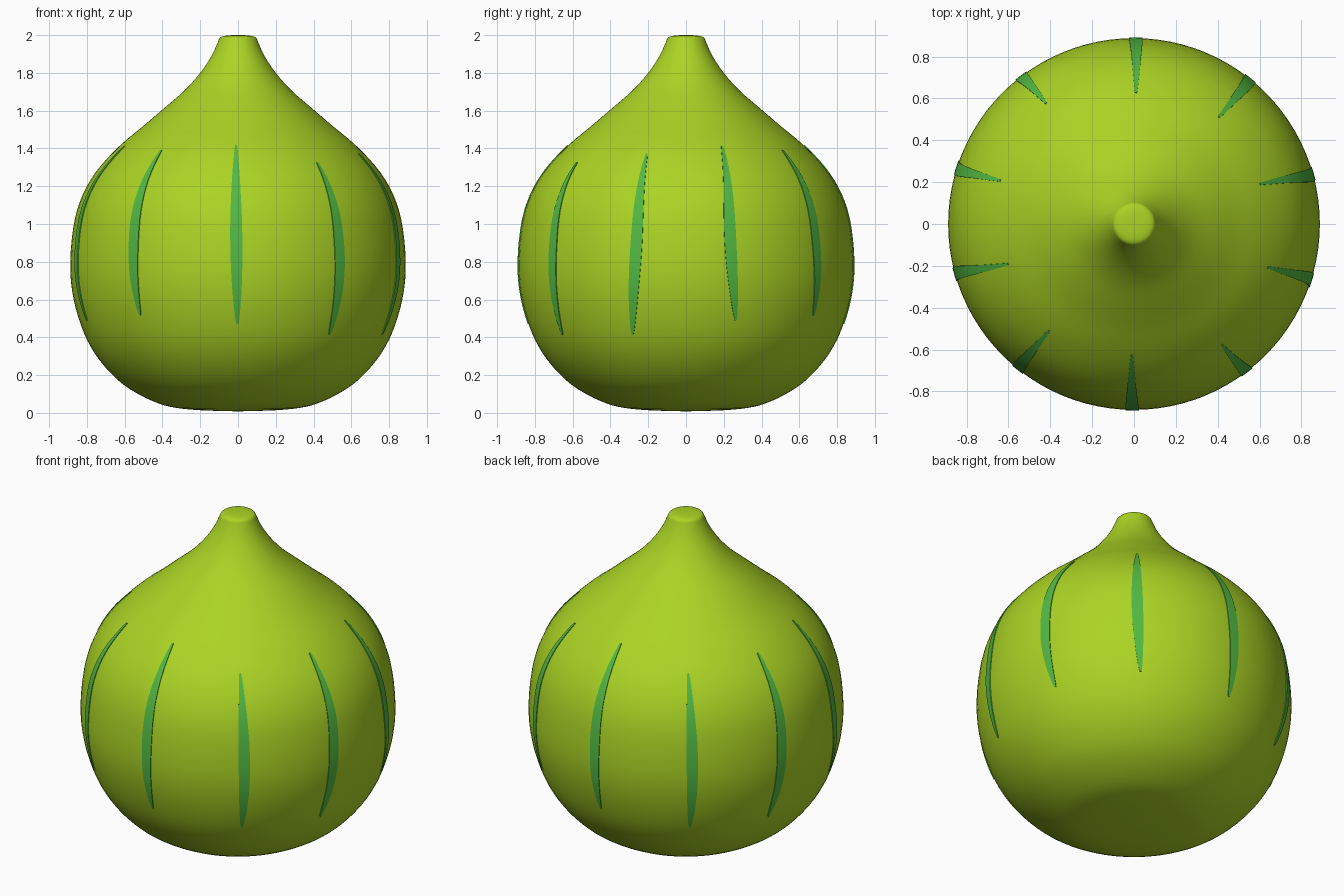
import bpy, bmesh, math
from mathutils import Vector

if "Cube" in bpy.data.objects:
    bpy.data.objects.remove(bpy.data.objects["Cube"])

SEGS = 96
# (radius, height) outline of the fruit, bottom to top
OUTLINE = [(0, .008), (.2, .014), (.33, .027), (.42, .05), (.52, .095), (.62, .16), (.71, .25),
           (.78, .35), (.83, .46), (.87, .6), (.888, .75), (.88, .92), (.853, 1.07), (.80, 1.2),
           (.725, 1.31), (.62, 1.42), (.50, 1.52), (.395, 1.61), (.285, 1.705), (.20, 1.80),
           (.14, 1.89), (.108, 1.96), (.098, 1.983), (.08, 1.994), (.045, 1.999), (0, 2.0)]


def material(name, rgb):
    m = bpy.data.materials.new(name)
    m.diffuse_color = (*rgb, 1)
    m.use_nodes = True
    m.node_tree.nodes["Principled BSDF"].inputs["Base Color"].default_value = m.diffuse_color
    return m


def smooth_outline(pts, steps):
    """Catmull-Rom through the outline points."""
    p = [Vector(a) for a in pts]
    out = []
    for i in range(len(p) - 1):
        a, b, c, d = p[max(i - 1, 0)], p[i], p[i + 1], p[min(i + 2, len(p) - 1)]
        for k in range(steps):
            t = k / steps
            out.append(.5 * (2 * b + (c - a) * t + (2 * a - 5 * b + 4 * c - d) * t * t
                             + (3 * b - a - 3 * c + d) * t ** 3))
    return out + [p[-1]]


PROFILE = smooth_outline(OUTLINE, 3)


def radius_at(z):
    for a, b in zip(PROFILE, PROFILE[1:]):
        if a.y <= z <= b.y and b.y > a.y:
            return a.x + (b.x - a.x) * (z - a.y) / (b.y - a.y)
    return 0


def finish(bm, name, mat):
    bmesh.ops.recalc_face_normals(bm, faces=bm.faces)
    me = bpy.data.meshes.new(name)
    bm.to_mesh(me)
    bm.free()
    me.materials.append(mat)
    me.polygons.foreach_set("use_smooth", [True] * len(me.polygons))
    ob = bpy.data.objects.new(name, me)
    bpy.context.collection.objects.link(ob)
    return ob


yellow_green = material("yellow green", (.41, .66, .018))
leaf_green = material("stripe green", (.085, .48, .055))

# Fruit body: revolved outline
bm = bmesh.new()
bottom = bm.verts.new((0, 0, PROFILE[0].y))
top = bm.verts.new((0, 0, PROFILE[-1].y))
rings = []
for r, z in PROFILE[1:-1]:
    rings.append([bm.verts.new((r * math.cos(2 * math.pi * i / SEGS),
                                r * math.sin(2 * math.pi * i / SEGS), z)) for i in range(SEGS)])
for i in range(SEGS):
    j = (i + 1) % SEGS
    bm.faces.new((bottom, rings[0][j], rings[0][i]))
    bm.faces.new((top, rings[-1][i], rings[-1][j]))
    for a, b in zip(rings, rings[1:]):
        bm.faces.new((a[i], a[j], b[j], b[i]))
finish(bm, "fruit_body", yellow_green)


def stripe(name, z0, z1, bot, mid, top_angle, turn):
    """Thin tapered strip that hugs the body, with its edges sunk in."""
    bm = bmesh.new()
    rows, n = [], 36
    for i in range(n + 1):
        t = i / n
        z = z0 + (z1 - z0) * t
        r = radius_at(z)
        slope = (radius_at(z + .02) - radius_at(z - .02)) / .04
        norm = Vector((1, -slope)).normalized()
        ang = (bot * (1 - t) * (1 - 2 * t) + mid * 4 * t * (1 - t)
               + top_angle * t * (2 * t - 1)) + turn
        half = .005 + .027 * math.sin(math.pi * t ** .9) ** .8
        row = []
        for u, lift in ((-1, -.002), (-1, .004), (-.33, .004), (.33, .004), (1, .004), (1, -.002)):
            a = math.radians(ang) + u * half / r
            rr = r + norm.x * lift
            row.append(bm.verts.new((rr * math.cos(a), rr * math.sin(a), z + norm.y * lift)))
        rows.append(row)
    for a, b in zip(rows, rows[1:]):
        for k in range(5):
            bm.faces.new((a[k], a[k + 1], b[k + 1], b[k]))
    for row in (rows[0], rows[-1]):
        bm.faces.new(row)
    ob = finish(bm, name, leaf_green)
    bpy.context.view_layer.objects.active = ob
    ob.select_set(True)
    bpy.ops.object.shade_smooth_by_angle(angle=math.radians(40))
    ob.select_set(False)


# Five stripes, repeated on the opposite side:
# low end, high end, then angle at the low end, middle and high end
STRIPES = [(.47, 1.415, -90.2, -90.6, -90.9),
           (.415, 1.325, -53.5, -52.7, -54),
           (.415, 1.37, -20.3, -17.3, -18),
           (.49, 1.41, 18.2, 15.4, 17.6),
           (.515, 1.39, 52.5, 51.2, 51.5)]
for side, turn in (("front", 0), ("back", 180)):
    for i, s in enumerate(STRIPES):
        stripe(f"{side}_stripe_{i + 1}", *s, turn)
